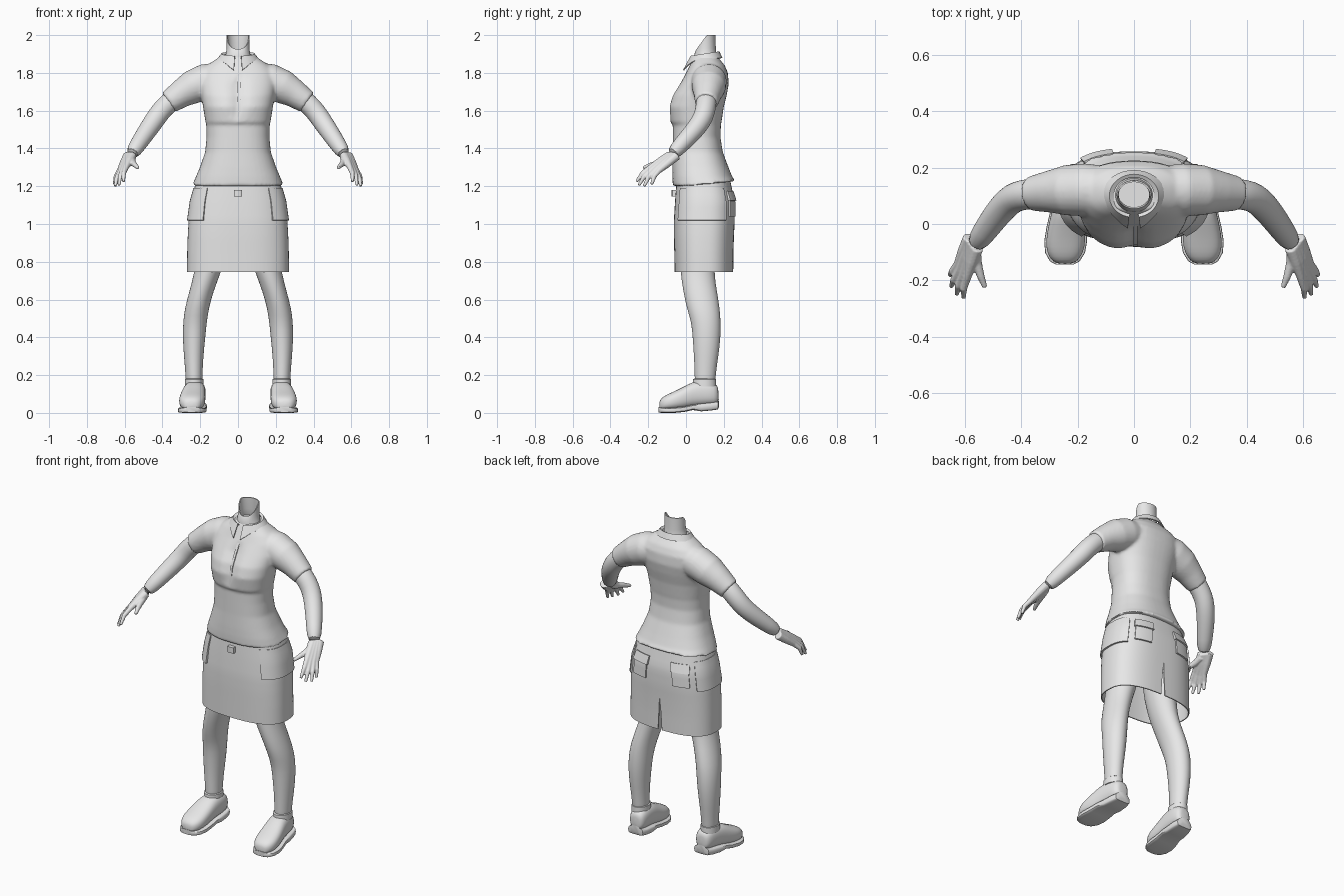
import bpy, bmesh, math
from mathutils import Vector

cube = bpy.data.objects.get("Cube")
if cube:
    bpy.data.objects.remove(cube, do_unlink=True)

grey = bpy.data.materials.new("light_grey")
grey.use_nodes = True
GREY = (0.8, 0.8, 0.8, 1)
grey.diffuse_color = GREY
grey.node_tree.nodes["Principled BSDF"].inputs["Base Color"].default_value = GREY


def power(v, e):
    return math.copysign(abs(v) ** (2 / e), v)


def oval(a, x, rx, front, back, z, e=2.0):
    """Point at angle a on a horizontal rounded section."""
    return Vector((x + rx * power(math.cos(a), e),
                   (front + back) / 2 + (back - front) / 2 * power(math.sin(a), e), z))


def ring(n, *section):
    return [oval(math.tau * i / n, *section) for i in range(n)]


def loft(bm, rings, closed=True, caps=True):
    """Skin a list of point rows into faces."""
    rows = [[bm.verts.new(p) for p in r] for r in rings]
    n = len(rows[0])
    for a, b in zip(rows, rows[1:]):
        for i in range(n if closed else n - 1):
            j = (i + 1) % n
            bm.faces.new((a[i], a[j], b[j], b[i]))
    if caps:
        bm.faces.new(rows[0])
        bm.faces.new(rows[-1])


def tube(bm, path, n=12):
    """Round tube through (x, y, z, radius) points."""
    pts = [Vector(p[:3]) for p in path]
    rings = []
    for i, p in enumerate(pts):
        t = (pts[min(i + 1, len(pts) - 1)] - pts[max(i - 1, 0)]).normalized()
        u = t.cross(Vector((0.3, 1, 0.2))).normalized()
        v = t.cross(u)
        rings.append([p + path[i][3] * (u * math.cos(k) + v * math.sin(k))
                      for k in (math.tau * j / n for j in range(n))])
    loft(bm, rings)


def finish(name, bm, subsurf=0, voxel=0, smooth=0, solid=0, angle=40):
    bmesh.ops.remove_doubles(bm, verts=bm.verts, dist=0.0002)
    bmesh.ops.recalc_face_normals(bm, faces=bm.faces)
    mesh = bpy.data.meshes.new(name)
    bm.to_mesh(mesh)
    bm.free()
    mesh.materials.append(grey)
    ob = bpy.data.objects.new(name, mesh)
    bpy.context.collection.objects.link(ob)
    if subsurf:
        ob.modifiers.new("round", 'SUBSURF').levels = subsurf
        ob.modifiers["round"].render_levels = subsurf
    if voxel:
        m = ob.modifiers.new("merge", 'REMESH')
        m.mode, m.voxel_size = 'VOXEL', voxel
    if smooth:
        m = ob.modifiers.new("soften", 'SMOOTH')
        m.iterations, m.factor = smooth, 0.5
    if solid:
        m = ob.modifiers.new("thickness", 'SOLIDIFY')
        m.thickness, m.offset = solid, -1
    bpy.ops.object.select_all(action='DESELECT')
    ob.select_set(True)
    bpy.context.view_layer.objects.active = ob
    for m in list(ob.modifiers):
        bpy.ops.object.modifier_apply(modifier=m.name)
    bpy.ops.object.shade_smooth_by_angle(angle=math.radians(angle))
    return ob


# Shirt: torso and sleeves merged into one skin
bm = bmesh.new()
torso = [(1.2, .24, -.07, .262), (1.25, .223, -.072, .245), (1.3, .202, -.072, .225),
         (1.38, .174, -.07, .195), (1.46, .166, -.07, .182), (1.525, .168, -.07, .185),
         (1.54, .172, -.082, .188), (1.62, .185, -.093, .2), (1.68, .195, -.075, .215),
         (1.74, .205, -.037, .226), (1.8, .2, .0, .222), (1.84, .165, .02, .205),
         (1.87, .12, .035, .18), (1.89, .09, .045, .165)]
loft(bm, [ring(48, 0, rx, f, b, z, 2.4) for z, rx, f, b in torso])
for s in (1, -1):
    tube(bm, [(s * .1, .12, 1.77, .085), (s * .17, .122, 1.755, .094), (s * .24, .12, 1.725, .09),
              (s * .3, .115, 1.69, .075), (s * .368, .108, 1.643, .061)], 24)
# Waistline tilts up toward the back, chest has a shallow centre valley
for v in bm.verts:
    if v.co.z < 1.21:
        v.co.z += 0.1 * max(0, v.co.y)
    if v.co.y < 0.03 and 1.54 < v.co.z < 1.75:
        v.co.y += 0.02 * math.exp(-(v.co.x / 0.035) ** 2)
finish("shirt", bm, voxel=0.009, smooth=4, angle=50)

# Shirt collar with pointed front wings
bm = bmesh.new()
rows = [[], [], []]
for i in range(33):
    a = -math.pi / 2 + 0.2 + (math.tau - 0.4) * i / 32
    c, sn = math.cos(a), math.sin(a)
    droop = 0.055 * max(0, -sn) ** 6
    rows[0].append((.072 * c, .1 + .066 * sn, 1.893 + .015 * sn))
    rows[1].append((.088 * c, .1 + .077 * sn, 1.902 + .012 * sn))
    rows[2].append((.112 * c, .102 + .09 * sn - droop * .6, 1.872 + .008 * sn - droop))
loft(bm, rows, closed=False, caps=False)
finish("collar", bm, solid=0.006)

# Front placket strip and waist fastening
bm = bmesh.new()
loft(bm, [[(x, y, z) for x in (-.002, .012)] for y, z in
          ((.018, 1.83), (-.002, 1.79), (-.04, 1.725), (-.074, 1.66), (-.08, 1.6), (-.08, 1.55))],
     closed=False, caps=False)
finish("placket", bm, solid=0.006)
bm = bmesh.new()
loft(bm, [ring(12, 0, .022, -.076, -.05, z, 4) for z in (1.145, 1.18)])
finish("waist_button", bm)

# Neck, open at the top with a low front edge
bm = bmesh.new()
neck = [ring(32, 0, .085, .04, .175, 1.85), ring(32, 0, .066, .042, .162, 1.89),
        ring(32, 0, .06, .05, .158, 1.93)]
lip = ring(32, 0, .062, .055, .155, 2.0)
for p in lip:
    p.z -= 0.075 * max(0, (0.11 - p.y) / 0.055)
neck[2] = [Vector((p.x, p.y, min(p.z, q.z - .008))) for p, q in zip(neck[2], lip)]
loft(bm, neck + [lip], caps=False)
finish("neck", bm, solid=0.006)

# Skirt with a slit at centre back
SKIRT = [(.745, .27, -.06, .25), (.85, .269, -.062, .251), (.94, .266, -.064, .254),
         (1.02, .261, -.064, .258), (1.12, .249, -.058, .258), (1.225, .222, -.05, .235)]


def skirt_point(a, z, out=0):
    for lo, hi in zip(SKIRT, SKIRT[1:]):
        if z <= hi[0]:
            break
    k = (z - lo[0]) / (hi[0] - lo[0])
    rx, f, b = (lo[i] + k * (hi[i] - lo[i]) for i in (1, 2, 3))
    return oval(a, 0, rx + out, f - out, b + out, z, 2.6)


bm = bmesh.new()
rows = []
for i in range(17):
    z = .745 + .48 * i / 16
    gap = max(0, .94 - z) * 0.1
    rows.append([skirt_point(math.pi / 2 + gap + (math.tau - 2 * gap) * j / 64, z)
                 for j in range(65)])
loft(bm, rows, closed=False, caps=False)
finish("skirt", bm, solid=0.006)


# Patch pockets that follow the skirt
def pocket(name, a0, a1, z0, z1, out):
    bm = bmesh.new()
    rows = [[skirt_point(math.radians(a0 + (a1 - a0) * j / 14), z0 + (z1 - z0) * i / 5,
                         out * (1 - .4 * i / 5)) for j in range(15)] for i in range(6)]
    loft(bm, rows, closed=False, caps=False)
    finish(name, bm, solid=0.012)


for side, mirror in (("left", False), ("right", True)):
    for kind, a0, a1, z0, z1, out in (("side", -52, 38, 1.02, 1.19, .009),
                                      ("back", 50, 76, 1.04, 1.17, .009),
                                      ("flap", 48, 78, 1.125, 1.175, .013)):
        if mirror:
            a0, a1 = 180 - a0, 180 - a1
        pocket(side + "_" + kind + "_pocket", a0, a1, z0, z1, out)

for side, s in (("left", 1), ("right", -1)):
    # Bare arm
    bm = bmesh.new()
    tube(bm, [(s * .32, .112, 1.677, .054), (s * .37, .107, 1.64, .055), (s * .415, .1, 1.59, .054),
              (s * .445, .082, 1.545, .053), (s * .485, .038, 1.487, .05),
              (s * .53, -.025, 1.42, .044), (s * .567, -.078, 1.363, .037)], 20)
    finish(side + "_arm", bm, subsurf=1)

    # Hand: palm strands, fingers and thumb merged
    bm = bmesh.new()
    fingers = [((.592, -.185, 1.302), (.606, -.262, 1.225)), ((.607, -.178, 1.29), (.63, -.25, 1.205)),
               ((.62, -.163, 1.284), (.65, -.222, 1.2)), ((.626, -.142, 1.284), (.655, -.182, 1.21))]
    for i, (k, tip) in enumerate(fingers):
        k, tip = Vector(k), Vector(tip)
        w = Vector((.56 + .008 * i, -.085 + .012 * i, 1.362))
        mid = (k + tip) / 2 + Vector((.006, -.006, .006))
        tube(bm, [(s * p.x, p.y, p.z, r) for p, r in
                  ((w, .025), (w.lerp(k, .5), .022), (k, .0155), (mid, .0125), (tip, .008))], 10)
    tube(bm, [(s * .565, -.095, 1.345, .022), (s * .558, -.14, 1.325, .018),
              (s * .545, -.185, 1.312, .014), (s * .53, -.225, 1.298, .009)], 10)
    finish(side + "_hand", bm, voxel=0.004, smooth=3, angle=60)

    # Leg
    bm = bmesh.new()
    leg = [(1.0, .115, .09, -.04, .18), (.85, .138, .082, -.035, .16), (.745, .16, .07, -.03, .148),
           (.64, .195, .064, -.015, .165), (.55, .219, .064, .005, .18), (.48, .228, .063, .028, .184),
           (.4, .233, .06, .035, .184), (.3, .235, .052, .042, .172), (.2, .233, .044, .046, .156),
           (.1, .231, .044, .046, .154)]
    loft(bm, [ring(24, s * x, rx, f, b, z) for z, x, rx, f, b in leg])
    finish(side + "_leg", bm, subsurf=1)

    # Shoe: sections from heel to toe (y, centre x, half width, bottom, top)
    shoe = [(.172, .222, .022, .06, .125), (.165, .222, .044, .045, .15), (.13, .224, .054, .04, .168),
            (.08, .228, .058, .035, .172), (.035, .233, .062, .03, .165), (-.01, .239, .067, .02, .14),
            (-.06, .243, .071, .015, .115), (-.1, .245, .066, .013, .098),
            (-.13, .246, .048, .014, .08), (-.142, .246, .025, .018, .06)]

    def section(y, x, w, lo, hi, e):
        return [Vector((s * x + w * power(math.cos(k), e), y,
                        (lo + hi) / 2 + (hi - lo) / 2 * power(math.sin(k), e)))
                for k in (math.tau * i / 20 for i in range(20))]

    bm = bmesh.new()
    loft(bm, [section(y, x, w, lo, hi, 2.5) for y, x, w, lo, hi in shoe])
    finish(side + "_shoe", bm, subsurf=1, angle=60)
    bm = bmesh.new()
    loft(bm, [section(y * 1.02, x, w + .005, max(0, lo - .015 - .012 * (y > .06)), lo + .014, 5)
              for y, x, w, lo, hi in shoe])
    finish(side + "_sole", bm)

    # Sock edge around the ankle
    bm = bmesh.new()
    loft(bm, [ring(24, s * .232, r, .098 - h, .098 + h, z) for r, h, z in
              ((.05, .062, .14), (.049, .061, .178), (.045, .056, .181))])
    finish(side + "_shoe_collar", bm)
